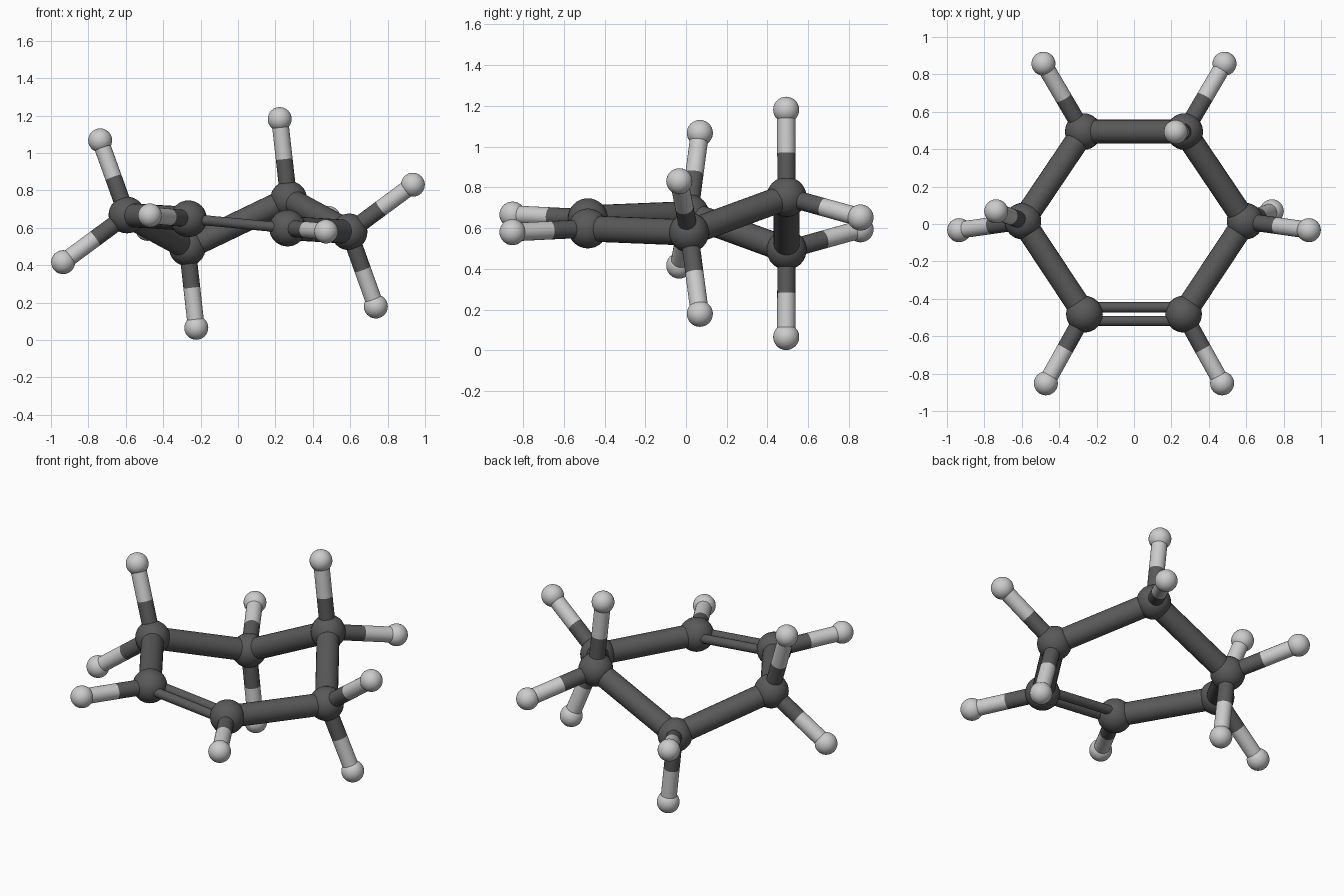
import bpy
from mathutils import Vector

if "Cube" in bpy.data.objects:
    bpy.data.objects.remove(bpy.data.objects["Cube"])

MID_Z = 0.623          # height of the two-fold axis (along y)
R_CARBON, R_HYDROGEN = 0.098, 0.064
R_BOND, R_H_BOND, R_DOUBLE = 0.064, 0.045, 0.027


def material(name, grey):
    m = bpy.data.materials.new(name)
    m.diffuse_color = (grey, grey, grey, 1)
    m.use_nodes = True
    m.node_tree.nodes["Principled BSDF"].inputs["Base Color"].default_value = m.diffuse_color
    return m


DARK = material("dark_grey", 0.1)
LIGHT = material("light_grey", 0.55)


def finish(name, mat):
    ob = bpy.context.object
    ob.name = name
    ob.data.materials.append(mat)
    bpy.ops.object.shade_smooth_by_angle()


def ball(name, p, r, mat):
    bpy.ops.mesh.primitive_uv_sphere_add(segments=32, ring_count=16, radius=r, location=p)
    finish(name, mat)


def rod(name, a, b, r, mat):
    d = b - a
    bpy.ops.mesh.primitive_cylinder_add(
        vertices=24, radius=r, depth=d.length, location=(a + b) / 2,
        rotation=d.to_track_quat('Z', 'Y').to_euler())
    finish(name, mat)


def turned(p):
    """Half turn about the y-directed symmetry axis."""
    return Vector((-p.x, p.y, 2 * MID_Z - p.z))


# Right half of the ring: each carbon with its hydrogens
half = [
    ("front", (0.265, -0.482, 0.598), [(0.471, -0.852, 0.580)]),
    ("side", (0.594, 0.015, 0.578), [(0.935, -0.033, 0.830), (0.737, 0.068, 0.179)]),
    ("back", (0.271, 0.494, 0.753), [(0.223, 0.492, 1.181), (0.484, 0.857, 0.652)]),
]

ring = {}
for side, move in (("right", lambda p: p), ("left", turned)):
    chain = []
    for part, c, hydrogens in half:
        c = move(Vector(c))
        chain.append(c)
        ball(f"{part}_carbon_{side}", c, R_CARBON, DARK)
        for i, h in enumerate(hydrogens, 1):
            h = move(Vector(h))
            m = (c + h) / 2
            ball(f"{part}_hydrogen_{side}_{i}", h, R_HYDROGEN, LIGHT)
            rod(f"{part}_bond_inner_{side}_{i}", c, m, R_H_BOND, DARK)
            rod(f"{part}_bond_outer_{side}_{i}", m, h, R_H_BOND, LIGHT)
    # Ring bonds along this side
    rod(f"ring_bond_front_{side}", chain[0], chain[1], R_BOND, DARK)
    rod(f"ring_bond_back_{side}", chain[1], chain[2], R_BOND, DARK)
    ring[side] = chain

# Single bond at the back, double bond at the front
rod("ring_bond_back", ring["left"][2], ring["right"][2], R_BOND, DARK)
for name, dy in (("outer", -0.037), ("inner", 0.037)):
    off = Vector((0, dy, 0))
    rod(f"double_bond_{name}", ring["left"][0] + off, ring["right"][0] + off, R_DOUBLE, DARK)
